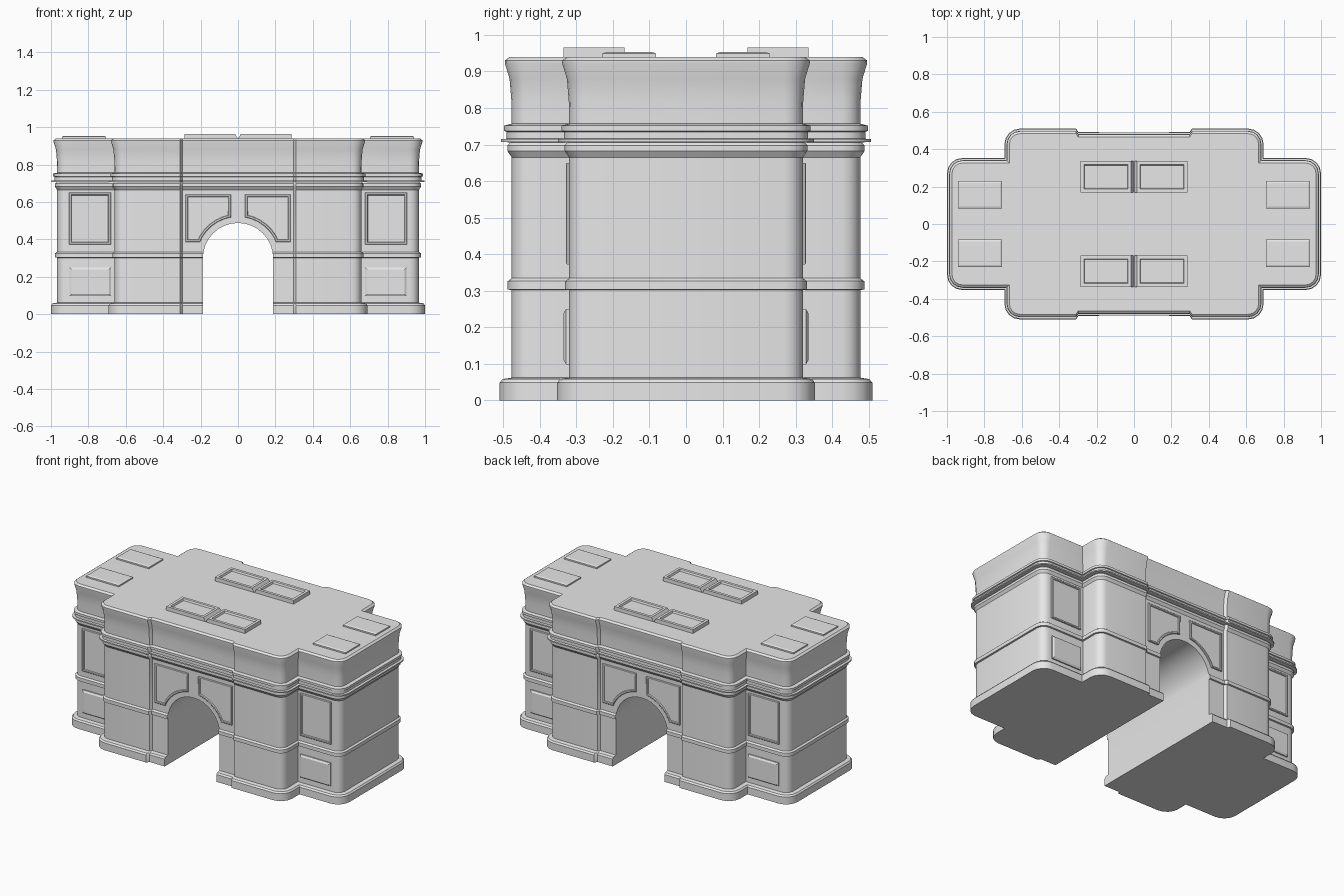
import bpy, bmesh, math
from mathutils import Vector

cube = bpy.data.objects.get("Cube")
if cube:
    bpy.data.objects.remove(cube, do_unlink=True)

stone = bpy.data.materials.new("grey_stone")
stone.use_nodes = True
stone.diffuse_color = (0.8, 0.8, 0.8, 1)
stone.node_tree.nodes["Principled BSDF"].inputs["Base Color"].default_value = (0.8, 0.8, 0.8, 1)

WING_X, WING_Y = 0.967, 0.32
BLOCK_X, BLOCK_Y = 0.66, 0.477
CENTRE_Y = 0.459
ROOF = 0.94


def finish(name, bm):
    bmesh.ops.recalc_face_normals(bm, faces=bm.faces)
    mesh = bpy.data.meshes.new(name)
    bm.to_mesh(mesh)
    bm.free()
    mesh.materials.append(stone)
    ob = bpy.data.objects.new(name, mesh)
    bpy.context.collection.objects.link(ob)
    return ob


def activate(ob):
    bpy.ops.object.select_all(action='DESELECT')
    ob.select_set(True)
    bpy.context.view_layer.objects.active = ob


def corner(x, y, r, d, steps=4):
    """Rounded outer corner of the plan, grown by d."""
    angles = [math.pi / 2 * i / steps for i in range(steps + 1)]
    return [(x - r + (r + d) * math.cos(a), y - r + (r + d) * math.sin(a)) for a in angles]


def plan(d):
    """Whole plan outline of the monument, grown by d."""
    q = corner(WING_X, WING_Y, 0.05, d)
    q.append((BLOCK_X + d, WING_Y + d))
    q += corner(BLOCK_X, BLOCK_Y, 0.05, d)
    q += [(0.31, BLOCK_Y + d), (0.298, CENTRE_Y + d)]
    back = q[::-1]
    return (q + [(-x, y) for x, y in back] + [(-x, -y) for x, y in q]
            + [(x, -y) for x, y in back])


# Body: plan outline lofted through the moulding profile (height, growth)
profile = [
    (0, .033), (.048, .033), (.058, .025), (.062, 0),               # plinth
    (.302, 0), (.303, .011), (.326, .011), (.334, 0),               # middle band
    (.665, 0), (.682, .012), (.698, .012), (.706, .004),            # frieze
    (.707, .030), (.715, .030), (.716, .014), (.735, .014),         # cornice
    (.737, .021), (.752, .021), (.757, 0),                          # upper moulding
    (.82, .001), (.88, .006), (.922, .019), (.93, .019), (ROOF, .006),  # flared attic
]
bm = bmesh.new()
rings = [[bm.verts.new((x, y, z)) for x, y in plan(d)] for z, d in profile]
for low, high in zip(rings, rings[1:]):
    for i in range(len(low)):
        j = (i + 1) % len(low)
        bm.faces.new((low[i], low[j], high[j], high[i]))
bm.faces.new(rings[0][::-1])
bm.faces.new(rings[-1])
body = finish("monument_body", bm)

# Archway cut through the middle
R, SPRING = 0.188, 0.30
arch = [(R, -0.1)] + [(R * math.cos(math.pi * i / 16), SPRING + R * math.sin(math.pi * i / 16))
                      for i in range(17)] + [(-R, -0.1)]
bm = bmesh.new()
face = bm.faces.new([bm.verts.new((x, -1, z)) for x, z in arch])
ext = bmesh.ops.extrude_face_region(bm, geom=[face], use_keep_orig=True)
bmesh.ops.translate(bm, vec=(0, 2, 0),
                    verts=[v for v in ext["geom"] if isinstance(v, bmesh.types.BMVert)])
cutter = finish("arch_cutter", bm)
cutter.hide_render = True
activate(body)
cut = body.modifiers.new("archway", 'BOOLEAN')
cut.operation = 'DIFFERENCE'
cut.solver = 'EXACT'
cut.object = cutter
bpy.ops.object.modifier_apply(modifier=cut.name)
bpy.data.objects.remove(cutter, do_unlink=True)
activate(body)
bpy.ops.object.shade_smooth_by_angle(angle=math.radians(30))


def panel(name, outline, place, out, rise, steps):
    """Raised plate, then (inset, lift) steps on its face, mirrored to all quarters."""
    out = Vector(out)
    bm = bmesh.new()
    top = bm.faces.new([bm.verts.new(Vector(place(u, v)) - out * 0.003) for u, v in outline])
    ext = bmesh.ops.extrude_face_region(bm, geom=[top])
    top = [f for f in ext["geom"] if isinstance(f, bmesh.types.BMFace)][0]
    bmesh.ops.translate(bm, vec=out * (rise + 0.003), verts=top.verts[:])
    bm.normal_update()
    for inset, lift in steps:
        bmesh.ops.inset_region(bm, faces=[top], thickness=inset, use_even_offset=True)
        bmesh.ops.translate(bm, vec=out * lift, verts=top.verts[:])
        bm.normal_update()
    ob = finish(name, bm)
    mirror = ob.modifiers.new("quarters", 'MIRROR')
    mirror.use_axis = (True, True, False)
    mirror.use_mirror_merge = False
    return ob


def rect(u0, u1, v0, v1):
    return [(u0, v0), (u1, v0), (u1, v1), (u0, v1)]


def wall(y):
    return lambda u, v: (u, -y, v)


def roof(u, v):
    return (u, v, ROOF)


FRONT, UP = (0, -1, 0), (0, 0, 1)
FRAME = [(.003, .003), (.008, 0), (.003, -.006)]

# Wing wall panels
panel("upper_wing_panels", rect(.68, .903, .372, .65), wall(WING_Y), FRONT, .006, FRAME)
panel("lower_wing_panels", rect(.68, .9, .098, .25), wall(WING_Y), FRONT, .008, [(.011, .007)])

# Spandrel panels following the arch curve
curve = [(0.222 * math.cos(a), SPRING + 0.222 * math.sin(a))
         for a in [math.radians(30 + 50 * i / 5) for i in range(6)]]
spandrel = [(.28, .385), (.28, .64), (.037, .64)] + curve[::-1] + [(.203, .385)]
panel("spandrel_panels", spandrel, wall(CENTRE_Y), FRONT, .007, FRAME)

# Roof hatches
panel("wing_roof_plates", rect(.705, .942, .082, .23), roof, UP, .009, [(.011, .004)])
hatches = panel("centre_roof_frames", rect(0, .286, .168, .336), roof, UP, .025,
                [(.018, 0), (.004, -.012)])
for v in hatches.data.vertices:     # slanted notch between each pair
    if v.co.x < 0.001 and v.co.z > ROOF + 0.01:
        v.co.x = 0.016
    elif 0.01 < v.co.x < 0.03:
        v.co.x += 0.014
